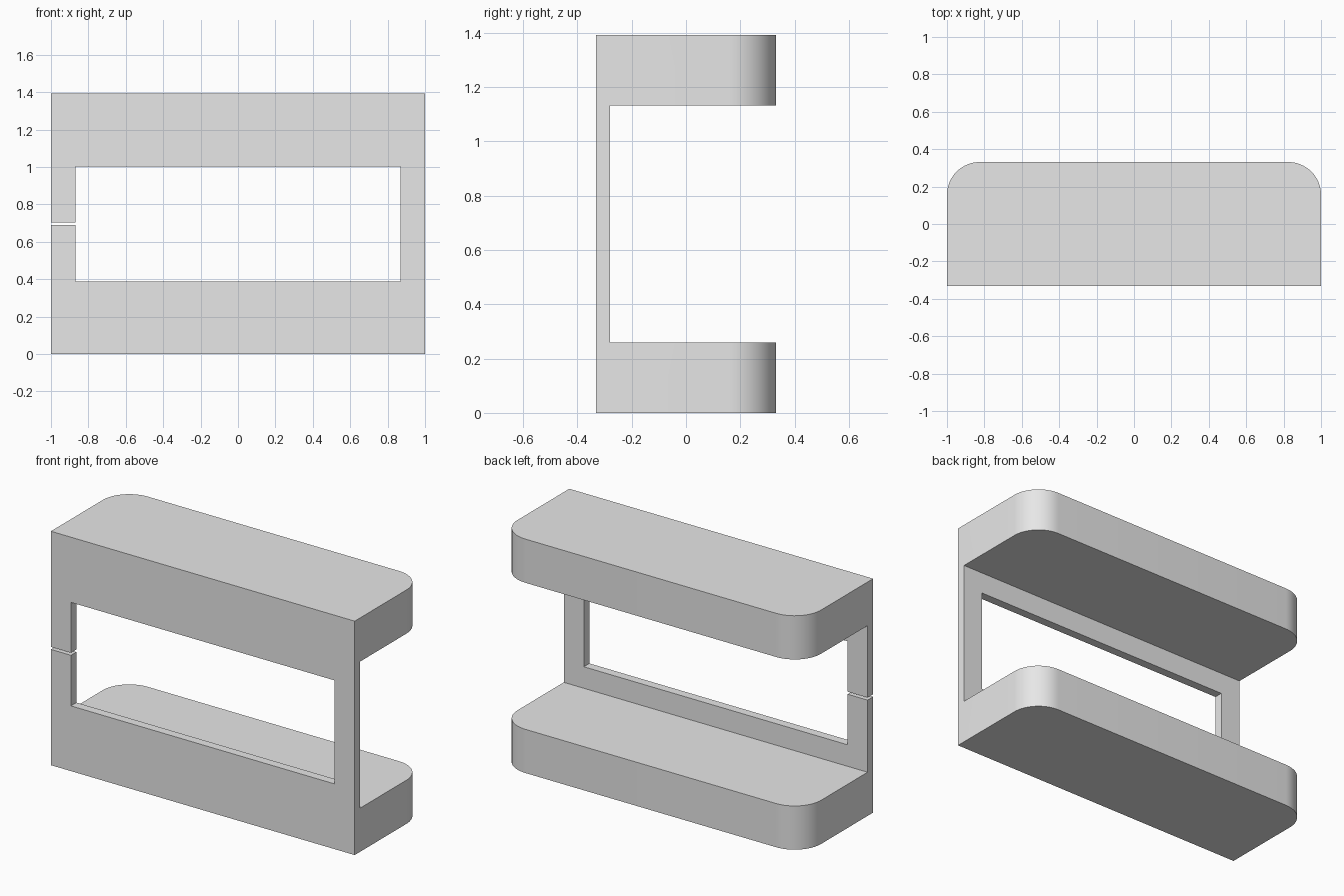
import bpy
import bmesh
from mathutils import Vector

default = bpy.data.objects.get("Cube")
if default:
    bpy.data.objects.remove(default, do_unlink=True)

WIDTH, HALF_DEPTH, HEIGHT = 1.0, 0.331, 1.392
CORNER = 0.175
PANEL_BACK = -0.279

grey = bpy.data.materials.new("plain grey")
grey.use_nodes = True
colour = (0.8, 0.8, 0.8, 1.0)
grey.diffuse_color = colour
grey.node_tree.nodes["Principled BSDF"].inputs["Base Color"].default_value = colour


def box(name, low, high, corner=0.0):
    """Box between two corners, optionally with rounded upright back edges."""
    low, high = Vector(low), Vector(high)
    bm = bmesh.new()
    bmesh.ops.create_cube(bm, size=1.0)
    for v in bm.verts:
        v.co = (low + high) / 2 + v.co * (high - low)
    if corner:
        edges = [e for e in bm.edges
                 if all(v.co.y > high.y - 0.001 for v in e.verts)
                 and abs(e.verts[0].co.z - e.verts[1].co.z) > 0.001]
        bmesh.ops.bevel(bm, geom=edges, offset=corner, segments=16,
                        profile=0.5, affect='EDGES')
    mesh = bpy.data.meshes.new(name)
    bm.to_mesh(mesh)
    bm.free()
    obj = bpy.data.objects.new(name, mesh)
    bpy.context.collection.objects.link(obj)
    return obj


# Solid block with rounded back corners
frame = box("bracket_frame", (-WIDTH, -HALF_DEPTH, 0),
            (WIDTH, HALF_DEPTH, HEIGHT), CORNER)
frame.data.materials.append(grey)
bpy.context.view_layer.objects.active = frame
frame.select_set(True)

# Gap between the shelves, front window, and slit in the right-hand post
cutters = [
    box("shelf_gap_cutter", (-1.2, PANEL_BACK, 0.26), (1.2, 0.6, 1.132)),
    box("window_cutter", (-0.868, -0.6, 0.388), (0.868, 0.5, 1.004)),
    box("slit_cutter", (-1.3, -0.7, 0.689), (-0.7, 0.4, 0.704)),
]
for cutter in cutters:
    cutter.data.materials.append(grey)
    cutter.hide_render = True
    mod = frame.modifiers.new(cutter.name, 'BOOLEAN')
    mod.operation = 'DIFFERENCE'
    mod.solver = 'EXACT'
    mod.object = cutter
    bpy.ops.object.modifier_apply(modifier=mod.name)
for cutter in cutters:
    bpy.data.objects.remove(cutter, do_unlink=True)

# Smooth rounded corners, sharp edges elsewhere
bpy.ops.object.select_all(action='DESELECT')
frame.select_set(True)
bpy.context.view_layer.objects.active = frame
bpy.ops.object.shade_smooth_by_angle()
